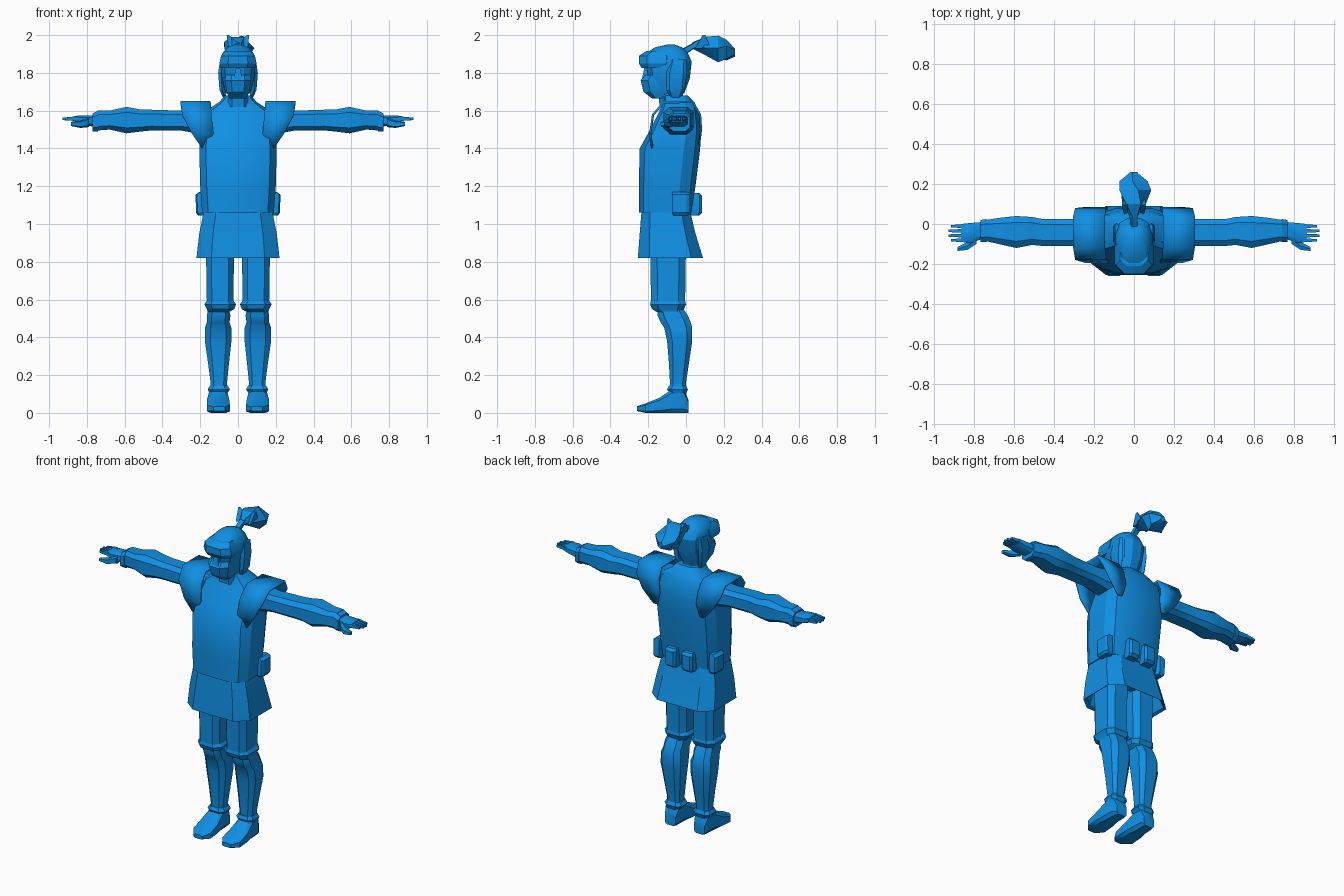
import bpy
import bmesh
import math
from mathutils import Vector

default_cube = bpy.data.objects.get("Cube")
if default_cube:
    bpy.data.objects.remove(default_cube, do_unlink=True)

blue = bpy.data.materials.new("Bright blue")
blue.use_nodes = True
colour = (0.005, 0.28, 0.78, 1)
blue.diffuse_color = colour
blue.node_tree.nodes["Principled BSDF"].inputs["Base Color"].default_value = colour


def finish(name, points, faces, thickness=0):
    """Make one object from points and faces, with outward normals."""
    mesh = bpy.data.meshes.new(name)
    builder = bmesh.new()
    corners = [builder.verts.new(point) for point in points]
    for face in faces:
        builder.faces.new([corners[index] for index in face])
    bmesh.ops.recalc_face_normals(builder, faces=builder.faces)
    builder.to_mesh(mesh)
    builder.free()
    mesh.materials.append(blue)
    part = bpy.data.objects.new(name, mesh)
    bpy.context.collection.objects.link(part)
    if thickness:
        solid = part.modifiers.new("Thickness", "SOLIDIFY")
        solid.thickness = thickness
    bpy.ops.object.select_all(action="DESELECT")
    part.select_set(True)
    bpy.context.view_layer.objects.active = part
    bpy.ops.object.shade_smooth_by_angle(angle=math.radians(28))
    return part


def both_sides(name, points, faces, paired, thickness=0):
    """Make a single part, or a left part with its mirrored right part."""
    if not paired:
        finish(name, points, faces, thickness)
        return
    finish("left_" + name, points, faces, thickness)
    mirrored = [(-point[0], point[1], point[2]) for point in points]
    finish("right_" + name, mirrored, faces, thickness)


def loft(name, axis, rows, sides=8, squareness=0.6, paired=False, twist=0):
    """Join rings; each row is a position and the two extents of its ring."""
    def rounded(value):
        return math.copysign(abs(value) ** squareness, value)

    largest = rounded(math.cos(math.pi / sides))
    points = []
    for ring, (position, low_a, high_a, low_b, high_b) in enumerate(rows):
        for step in range(sides):
            angle = (step + 0.5) * math.tau / sides + twist * ring
            a = rounded(math.cos(angle)) / largest
            b = rounded(math.sin(angle)) / largest
            a = (low_a + high_a + a * (high_a - low_a)) / 2
            b = (low_b + high_b + b * (high_b - low_b)) / 2
            point = {"x": (position, a, b), "y": (a, position, b), "z": (a, b, position)}
            points.append(point[axis])
    faces = []
    for ring in range(len(rows) - 1):
        for step in range(sides):
            following = (step + 1) % sides
            start, end = ring * sides, (ring + 1) * sides
            faces.append((start + step, start + following, end + following, end + step))
    faces.append(tuple(range(sides)))
    faces.append(tuple(range((len(rows) - 1) * sides, len(rows) * sides)))
    both_sides(name, points, faces, paired)


def upright(name, rows, **options):
    """Loft upwards from symmetric rows of height, half width, front and back."""
    full = [(height, -half, half, front, back) for height, half, front, back in rows]
    loft(name, "z", full, **options)


# Tunic body and open skirt
upright("tunic", [
    (1.06, .19, -.25, .03), (1.2, .2, -.25, .05), (1.4, .205, -.245, .075),
    (1.5, .195, -.19, .08), (1.6, .17, -.14, .065), (1.645, .1, -.12, .045),
    (1.68, .07, -.12, .01)], sides=12, squareness=0.6)
upright("skirt", [
    (1, .16, -.2, .0), (.83, .205, -.235, .075), (.82, .22, -.255, .09),
    (.95, .205, -.245, .05), (1.075, .18, -.235, .02)], squareness=0.5)

# Neck, skull, brow and face mask
upright("neck", [(1.62, .055, -.14, -.01), (1.74, .05, -.15, -.02)])
upright("helmet", [
    (1.69, .065, -.16, -.01), (1.77, .085, -.2, .02), (1.86, .095, -.21, .03),
    (1.905, .082, -.21, .01), (1.935, .055, -.165, -.02),
    (1.95, .02, -.1, -.06)], sides=12, squareness=0.8)
upright("brow_guard", [
    (1.825, .088, -.235, -.1), (1.85, .098, -.25, -.06),
    (1.89, .09, -.25, -.06), (1.915, .07, -.21, -.08)], squareness=0.7)
upright("face_mask", [
    (1.665, .045, -.18, -.09), (1.7, .06, -.225, -.08),
    (1.76, .07, -.24, -.08), (1.79, .065, -.215, -.08)], squareness=0.75)
upright("nose", [(1.76, .025, -.235, -.15), (1.83, .01, -.22, -.15)], sides=4)
loft("ear_flap", "z", [
    (1.67, .06, .08, -.08, -.03), (1.71, .07, .098, -.1, -.01),
    (1.8, .075, .105, -.1, .0), (1.87, .075, .095, -.08, .0)],
    sides=6, paired=True)

# Tied hair with a jagged tuft
loft("hair_tie", "y", [
    (-.03, -.015, .015, 1.88, 1.92), (.05, -.02, .02, 1.935, 1.965)], sides=5)
loft("hair_tuft", "y", [
    (.035, -.015, .015, 1.93, 1.96), (.1, -.05, .05, 1.905, 1.99),
    (.17, -.07, .07, 1.865, 1.985), (.215, -.06, .06, 1.87, 1.965),
    (.26, -.015, .015, 1.89, 1.925)], sides=5, squareness=1, twist=0.35)
loft("hair_strand", "z", [
    (1.93, -.02, .05, .06, .12), (2, .05, .06, .09, .1)], sides=3, paired=True)

# Shoulder plates draped from front to back over each arm
drape = [
    (-.185, 1.4, .17, .19), (-.195, 1.48, .13, .245), (-.18, 1.58, .14, .295),
    (-.12, 1.65, .145, .305), (.04, 1.65, .145, .305), (.08, 1.58, .14, .295),
    (.085, 1.5, .13, .25), (.075, 1.42, .15, .18)]
points, faces = [], []
for index, (depth, height, inner, outer) in enumerate(drape):
    points += [(inner, depth, height), (outer, depth, height)]
    if index:
        corner = index * 2
        faces.append((corner - 2, corner - 1, corner + 1, corner))
both_sides("shoulder_plate", points, faces, True, thickness=0.012)

# Arms, wrist cuffs and hands
loft("arm", "x", [
    (.12, -.12, .04, 1.46, 1.62), (.3, -.11, .025, 1.495, 1.6),
    (.46, -.11, .025, 1.495, 1.605), (.51, -.105, .035, 1.49, 1.605),
    (.59, -.12, .04, 1.48, 1.62), (.68, -.1, .03, 1.5, 1.6),
    (.745, -.085, .02, 1.495, 1.6)], paired=True)
loft("wrist_cuff", "x", [
    (.74, -.09, .025, 1.49, 1.6), (.77, -.09, .02, 1.49, 1.585)], paired=True)
loft("palm", "x", [
    (.76, -.075, .01, 1.515, 1.575), (.82, -.095, .005, 1.525, 1.575),
    (.865, -.09, .0, 1.54, 1.572)], paired=True)
loft("thumb", "x", [
    (.79, -.1, -.06, 1.515, 1.56), (.835, -.13, -.09, 1.51, 1.545),
    (.885, -.135, -.115, 1.52, 1.54)], sides=6, paired=True)
for number, finger in enumerate(("little", "ring", "middle", "index")):
    side = -.01 - number * .0235
    reach = .935 - abs(number - 1.5) * .012
    loft(finger + "_finger", "x", [
        (.85, side - .011, side + .009, 1.545, 1.57),
        (reach, side - .007, side + .005, 1.55, 1.563)], sides=4, paired=True)

# Trousers, gathered cuffs, lower legs and feet
loft("trouser_leg", "z", [
    (.57, .025, .165, -.185, -.005), (.9, .02, .17, -.19, .0)],
    squareness=0.55, paired=True)
loft("trouser_cuff", "z", [
    (.535, .045, .16, -.155, -.02), (.55, .02, .165, -.18, -.01),
    (.575, .01, .178, -.19, .0), (.595, .025, .165, -.185, -.005)], paired=True)
loft("lower_leg", "z", [
    (.1, .06, .145, -.085, .0), (.16, .058, .145, -.085, .0),
    (.26, .048, .158, -.09, .015), (.38, .035, .175, -.1, .033),
    (.45, .035, .175, -.115, .033), (.48, .045, .165, -.135, .025),
    (.515, .04, .165, -.15, .01), (.56, .05, .155, -.15, -.02)], paired=True)
loft("ankle_wrap", "z", [
    (.1, .06, .15, -.085, .0), (.125, .042, .16, -.1, .01),
    (.145, .055, .148, -.09, .0)], paired=True)
loft("foot", "y", [
    (-.26, .07, .13, .01, .035), (-.215, .043, .165, .0, .05),
    (-.14, .045, .165, .0, .08), (-.075, .055, .155, .0, .125),
    (-.01, .058, .15, .0, .125), (.012, .065, .14, .0, .07)],
    squareness=0.45, paired=True)

# Belt pouches at the sides and back
loft("side_pouch", "z", [
    (1.045, .17, .212, -.065, .01), (1.06, .17, .222, -.075, .02),
    (1.155, .17, .225, -.075, .02), (1.17, .17, .205, -.07, .015)],
    squareness=0.4, paired=True)
loft("back_pouch", "z", [
    (1.045, .025, .09, .0, .07), (1.06, .02, .095, .0, .085),
    (1.15, .02, .095, .0, .085), (1.165, .025, .09, .01, .07)],
    squareness=0.4, paired=True)
